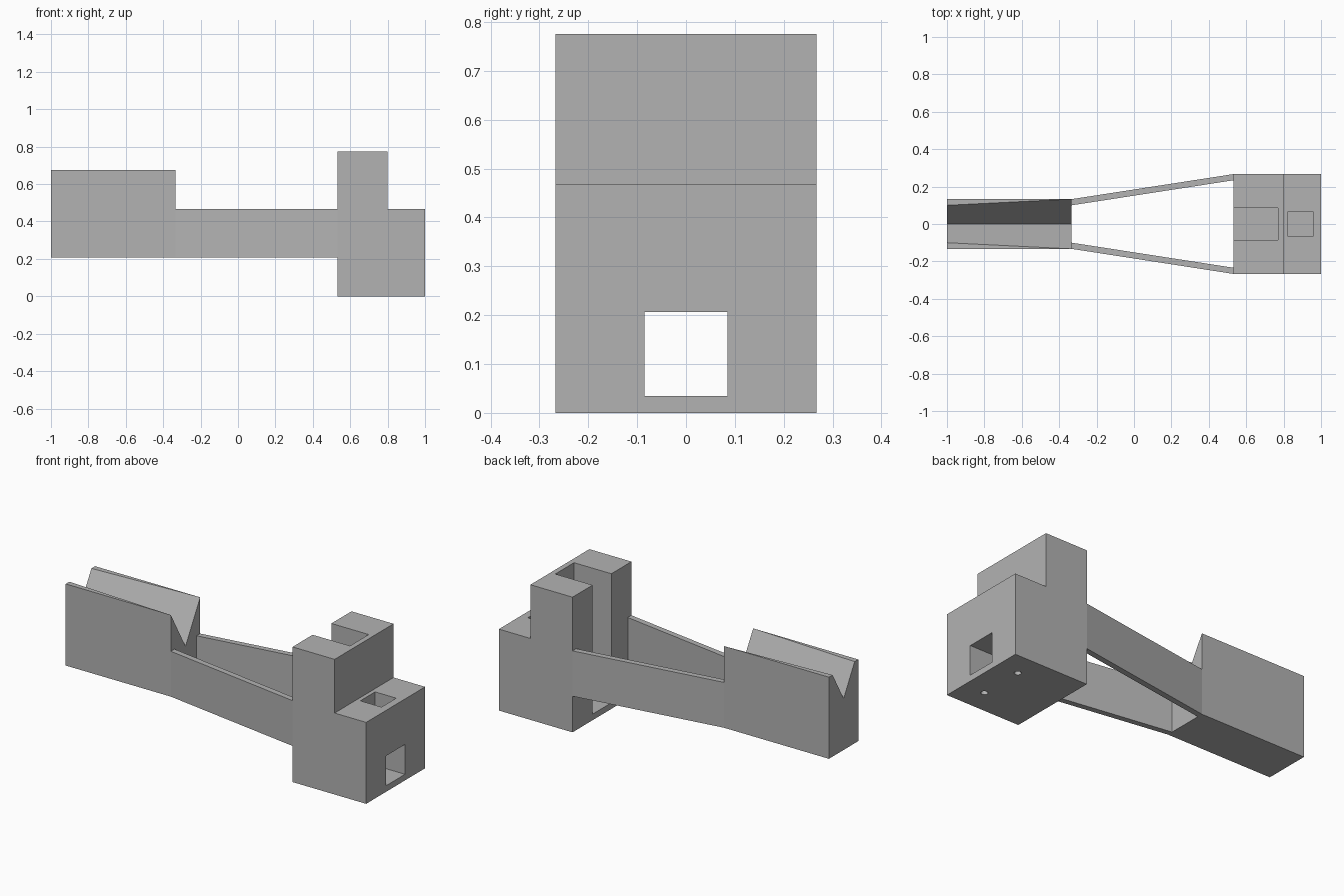
import bpy
import bmesh
from mathutils import Vector

default = bpy.data.objects.get("Cube")
if default:
    bpy.data.objects.remove(default, do_unlink=True)

grey = bpy.data.materials.new("plain_grey")
grey.use_nodes = True
colour = (0.45, 0.45, 0.45, 1)
grey.diffuse_color = colour
grey.node_tree.nodes["Principled BSDF"].inputs["Base Color"].default_value = colour


def loft(name, start, end):
    """Solid between two matching polygons."""
    bm = bmesh.new()
    a = [bm.verts.new(p) for p in start]
    b = [bm.verts.new(p) for p in end]
    bm.faces.new(a)
    bm.faces.new(b[::-1])
    for i in range(len(a)):
        j = (i + 1) % len(a)
        bm.faces.new((a[i], b[i], b[j], a[j]))
    bmesh.ops.recalc_face_normals(bm, faces=bm.faces)
    mesh = bpy.data.meshes.new(name)
    bm.to_mesh(mesh)
    bm.free()
    mesh.materials.append(grey)
    obj = bpy.data.objects.new(name, mesh)
    bpy.context.collection.objects.link(obj)
    return obj


def extrude(name, outline, offset):
    return loft(name, outline, [Vector(p) + Vector(offset) for p in outline])


def box(name, x0, x1, half_y, z0, z1):
    outline = [(x0, -half_y, z0), (x1, -half_y, z0), (x1, -half_y, z1), (x0, -half_y, z1)]
    return extrude(name, outline, (0, 2 * half_y, 0))


def cut(target, cutter):
    cutter.hide_render = True
    mod = target.modifiers.new(cutter.name, "BOOLEAN")
    mod.operation = "DIFFERENCE"
    mod.solver = "EXACT"
    mod.object = cutter
    bpy.context.view_layer.objects.active = target
    bpy.ops.object.modifier_apply(modifier=mod.name)
    bpy.data.objects.remove(cutter, do_unlink=True)


# Main dimensions
JAW_END, HEAD_START = -0.333, 0.533
JAW_HALF, HEAD_HALF, WALL = 0.133, 0.267, 0.033
ARM_BOTTOM, ARM_TOP = 0.207, 0.467
JAW_TOP, HEAD_TOP = 0.675, 0.775

# Stepped head block
profile = [(HEAD_START, 0), (1, 0), (1, ARM_TOP), (0.8, ARM_TOP),
           (0.8, HEAD_TOP), (HEAD_START, HEAD_TOP)]
head = extrude("head_block", [(x, -HEAD_HALF, z) for x, z in profile],
               (0, 2 * HEAD_HALF, 0))

# Tall slot, tunnel to the end face and square pocket on the step
cut(head, box("slot_cutter", 0.4, 0.77, 0.085, 0.035, 1))
cut(head, box("tunnel_cutter", 0.7, 1.1, 0.085, 0.035, 0.206))
cut(head, box("pocket_cutter", 0.823, 0.957, 0.067, 0.335, 0.6))

# Two blind screw holes underneath
for y in (-0.13, 0.13):
    bpy.ops.mesh.primitive_cylinder_add(vertices=32, radius=0.018, depth=0.3,
                                        location=(0.87, y, 0))
    bpy.context.object.name = "screw_hole_cutter"
    cut(head, bpy.context.object)

# Jaw block with a tapering sixty-degree V groove
jaw = box("jaw_block", -1, JAW_END, JAW_HALF, ARM_BOTTOM, JAW_TOP)


def groove_section(x):
    half = 0.1 + (x + 1) * (JAW_HALF - 0.1) / (JAW_END + 1)
    slope = 3 ** 0.5
    top = 0.1
    wide = half + top / slope
    return [(x, -wide, JAW_TOP + top), (x, 0, JAW_TOP - half * slope),
            (x, wide, JAW_TOP + top)]


cut(jaw, loft("groove_cutter", groove_section(-1.02), groove_section(JAW_END + 0.02)))

# Pair of splayed arms joining jaw and head
for side, name in ((-1, "right_arm"), (1, "left_arm")):
    plan = [(JAW_END, JAW_HALF - WALL), (HEAD_START, HEAD_HALF - WALL),
            (HEAD_START, HEAD_HALF), (JAW_END, JAW_HALF)]
    extrude(name, [(x, side * y, ARM_BOTTOM) for x, y in plan],
            (0, 0, ARM_TOP - ARM_BOTTOM))
